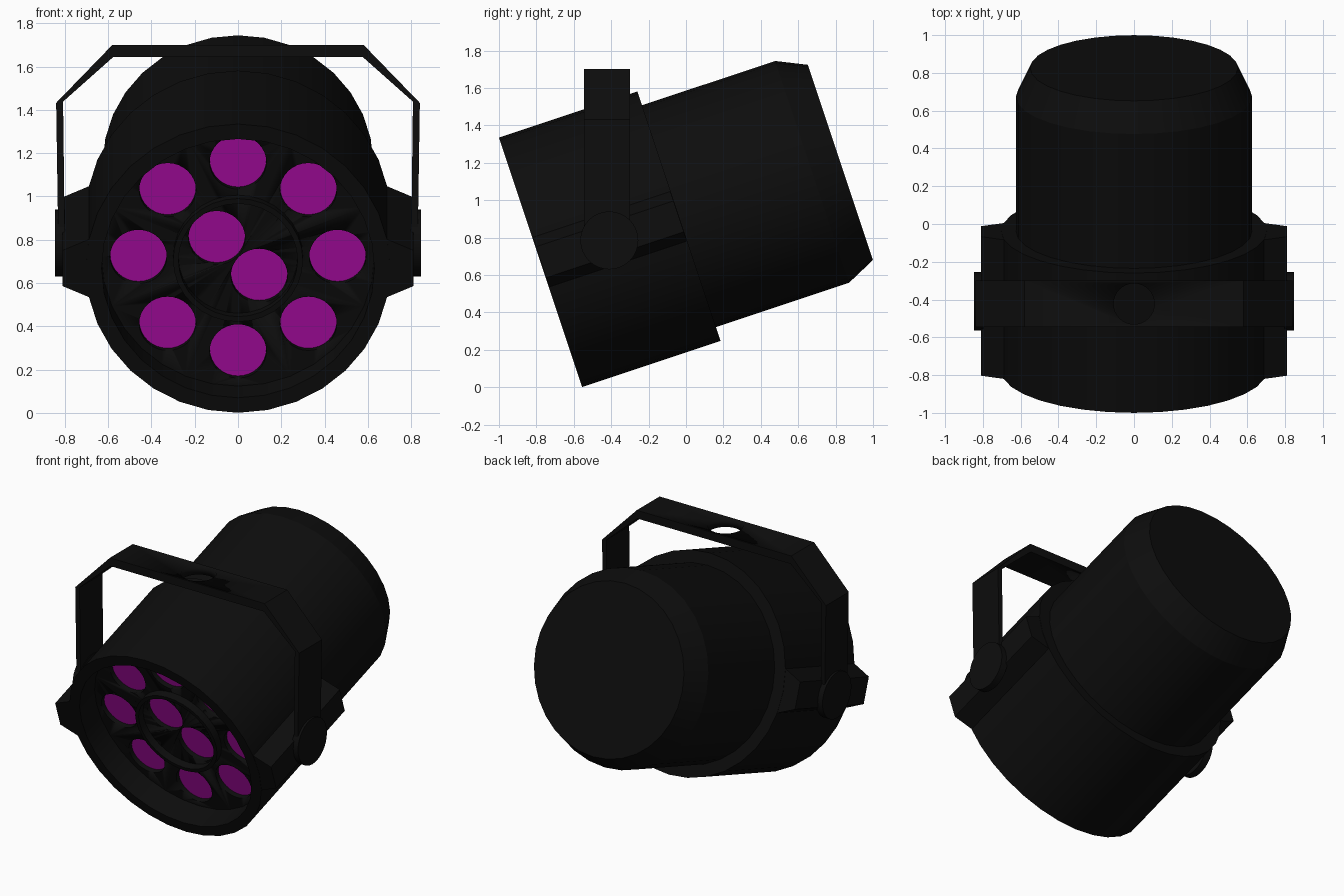
import bpy, bmesh, math
from mathutils import Matrix, Vector

if "Cube" in bpy.data.objects:
    bpy.data.objects.remove(bpy.data.objects["Cube"])

# Tilted lamp frame: local z runs from the front rim to the back
TILT = Matrix.Translation((0, -0.7775, 0.6675)) @ Matrix.Rotation(math.radians(-71.57), 4, 'X')


def material(name, col):
    m = bpy.data.materials.new(name)
    m.diffuse_color = (*col, 1)
    m.use_nodes = True
    m.node_tree.nodes["Principled BSDF"].inputs["Base Color"].default_value = m.diffuse_color
    return m


BLACK = material("black_paint", (0.004, 0.004, 0.004))
MAGENTA = material("magenta_lens", (0.42, 0.004, 0.38))


def finish(name, bm, mat=BLACK, matrix=None):
    bmesh.ops.remove_doubles(bm, verts=bm.verts, dist=1e-5)
    bmesh.ops.recalc_face_normals(bm, faces=bm.faces)
    me = bpy.data.meshes.new(name)
    bm.to_mesh(me)
    bm.free()
    ob = bpy.data.objects.new(name, me)
    bpy.context.collection.objects.link(ob)
    if matrix:
        ob.matrix_world = matrix
    me.materials.append(mat)
    bpy.ops.object.select_all(action='DESELECT')
    ob.select_set(True)
    bpy.context.view_layer.objects.active = ob
    bpy.ops.object.shade_smooth_by_angle(angle=math.radians(20))
    return ob


def lathe(name, profile, closed=False):
    bm = bmesh.new()
    vs = [bm.verts.new((r, 0, d)) for r, d in profile]
    pairs = list(zip(vs, vs[1:])) + ([(vs[-1], vs[0])] if closed else [])
    es = [bm.edges.new(p) for p in pairs]
    bmesh.ops.spin(bm, geom=vs + es, cent=(0, 0, 0), axis=(0, 0, 1),
                   angle=math.tau, steps=32)
    bmesh.ops.dissolve_degenerate(bm, edges=bm.edges, dist=1e-6)
    return finish(name, bm, BLACK, TILT)


def prism(name, pts, vec, matrix=None):
    bm = bmesh.new()
    f = bm.faces.new([bm.verts.new(p) for p in pts])
    ext = bmesh.ops.extrude_face_region(bm, geom=[f], use_keep_orig=True)
    moved = [g for g in ext['geom'] if isinstance(g, bmesh.types.BMVert)]
    bmesh.ops.translate(bm, verts=moved, vec=Vector(vec))
    return finish(name, bm, BLACK, matrix)


def cylinders(name, centers, r, depth, mat=BLACK, matrix=None, rot=Matrix()):
    bm = bmesh.new()
    for c in centers:
        bmesh.ops.create_cone(bm, cap_ends=True, segments=32, radius1=r, radius2=r,
                              depth=depth, matrix=Matrix.Translation(c) @ rot)
    return finish(name, bm, mat, matrix)


def cut(ob, cutter):
    cutter.hide_render = True
    mod = ob.modifiers.new("holes", 'BOOLEAN')
    mod.operation = 'DIFFERENCE'
    mod.solver = 'EXACT'
    mod.object = cutter
    bpy.ops.object.select_all(action='DESELECT')
    ob.select_set(True)
    bpy.context.view_layer.objects.active = ob
    # apply the cut before any smoothing modifiers, then drop the cutter
    bpy.ops.object.modifier_apply(modifier=mod.name)
    bpy.data.objects.remove(cutter)


# Front housing with a deep open rim, and the narrower rear can
lathe("front_housing", [(0.63, 0.24), (0.63, 0), (0.703, 0), (0.703, 0.78), (0.6, 0.78)])
lathe("rear_can", [(0.625, 0.77), (0.625, 1.53), (0.55, 1.69), (0, 1.69)])

# Recessed lens plate, its centre ring and the ten lenses
plate = lathe("lens_plate", [(0, 0.17), (0.635, 0.17), (0.635, 0.24), (0, 0.24)])
lathe("centre_ring", [(0.275, 0.18), (0.275, 0.12), (0.30, 0.12), (0.30, 0.18)], closed=True)
spots = [(0.46 * math.cos(k * math.pi / 4), 0.46 * math.sin(k * math.pi / 4)) for k in range(8)]
spots += [(-0.098, -0.092), (0.098, 0.092)]
cut(plate, cylinders("hole_cutter", [(x, y, 0.155) for x, y in spots], 0.131, 0.10, BLACK, TILT))
cylinders("lenses", [(x, y, 0.205) for x, y in spots], 0.13, 0.01, MAGENTA, TILT)

# Side lugs and pivot knobs
for s, side in ((1, "right"), (-1, "left")):
    lug = [(0.66, 0.14), (0.69, 0.14), (0.81, 0.087), (0.81, -0.087), (0.69, -0.14), (0.66, -0.14)]
    prism(side + "_lug", [(s * x, y, 0.002) for x, y in lug], (0, 0, 0.776), TILT)
    cylinders(side + "_pivot_knob", [(s * 0.822, -0.41, 0.785)], 0.155, 0.048,
              rot=Matrix.Rotation(math.pi / 2, 4, 'Y'))

# Hanging bracket bent over the top, with a mounting hole
half = [(0.575, 1.645), (0.808, 1.438), (0.80, 0.785), (0.83, 0.785), (0.84, 1.432), (0.58, 1.70)]
outline = half + [(-x, z) for x, z in reversed(half)]
bracket = prism("hanging_bracket", [(x, -0.545, z) for x, z in outline], (0, 0.245, 0))
cut(bracket, cylinders("bracket_hole_cutter", [(0, -0.4225, 1.67)], 0.108, 0.2))
